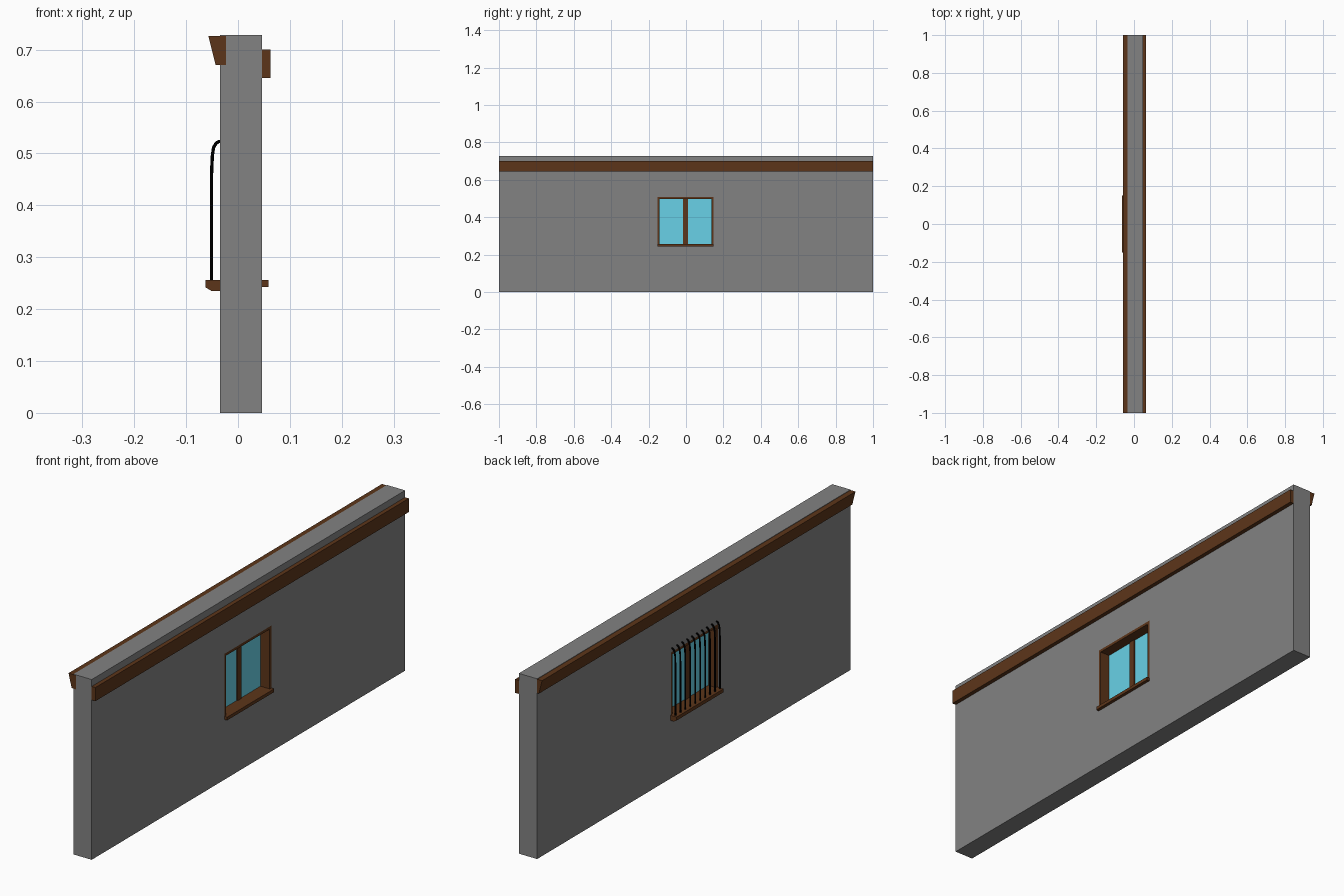
import bpy, bmesh
from math import sin, cos, pi

if "Cube" in bpy.data.objects:
    bpy.data.objects.remove(bpy.data.objects["Cube"])


def material(name, rgb):
    m = bpy.data.materials.new(name)
    m.diffuse_color = (*rgb, 1)
    m.use_nodes = True
    m.node_tree.nodes["Principled BSDF"].inputs["Base Color"].default_value = m.diffuse_color
    return m


WALL = material("plaster", (0.225, 0.225, 0.225))
WOOD = material("wood", (0.108, 0.036, 0.010))
GLASS = material("glass", (0.14, 0.64, 0.80))
IRON = material("iron", (0.0, 0.0, 0.0))


def extrude_y(name, profile, y0, y1, mat=None):
    """Extrude an (x, z) profile along y."""
    bm = bmesh.new()
    face = bm.faces.new([bm.verts.new((x, y0, z)) for x, z in profile])
    res = bmesh.ops.extrude_face_region(bm, geom=[face])
    verts = [v for v in res["geom"] if isinstance(v, bmesh.types.BMVert)]
    bmesh.ops.translate(bm, verts=verts, vec=(0, y1 - y0, 0))
    bmesh.ops.recalc_face_normals(bm, faces=bm.faces)
    me = bpy.data.meshes.new(name)
    bm.to_mesh(me)
    bm.free()
    ob = bpy.data.objects.new(name, me)
    bpy.context.collection.objects.link(ob)
    if mat:
        me.materials.append(mat)
    return ob


def box(name, x, y, z, mat=None):
    prof = [(x[0], z[0]), (x[1], z[0]), (x[1], z[1]), (x[0], z[1])]
    return extrude_y(name, prof, y[0], y[1], mat)


# Wall with window opening
XB, XF = -0.035, 0.0465
Y0, Y1, Z0, Z1 = -0.153, 0.147, 0.245, 0.508
wall = box("wall", (XB, XF), (-1, 1), (0, 0.728), WALL)
cutter = box("opening_cutter", (-0.2, 0.2), (Y0, Y1), (Z0, Z1), WALL)
mod = wall.modifiers.new("opening", "BOOLEAN")
mod.operation, mod.object, mod.solver = "DIFFERENCE", cutter, "EXACT"
bpy.context.view_layer.objects.active = wall
bpy.ops.object.modifier_apply(modifier=mod.name)
bpy.data.objects.remove(cutter)

# Long timber trims near the top on each side
box("front_trim", (XF, 0.063), (-1, 1), (0.645, 0.7), WOOD)
extrude_y("rear_cornice", [(-0.057, 0.726), (XB, 0.726), (XB, 0.67), (-0.043, 0.67)],
          -1, 1, WOOD)
# Cornice tail visible on the wall ends
for name, y in (("cornice_end_left", -1), ("cornice_end_right", 1)):
    s = 1 if y > 0 else -1
    if s < 0:
        box(name, (XB, -0.023), (y - 0.0008, y + 0.002), (0.67, 0.726), WOOD)

# Window lining, mullion and glass
T = 0.011
box("lining_left", (XB, XF), (Y0, Y0 + T), (Z0, Z1), WOOD)
box("lining_right", (XB, XF), (Y1 - T, Y1), (Z0, Z1), WOOD)
box("lining_top", (XB, XF), (Y0 + T, Y1 - T), (Z1 - T, Z1), WOOD)
box("lining_bottom", (XB, XF), (Y0 + T, Y1 - T), (Z0, Z0 + T), WOOD)
box("mullion", (-0.004, 0.009), (-0.0155, 0.0105), (Z0 + T, Z1 - T), WOOD)
box("glass_pane", (0.0, 0.005), (Y0 + T, Y1 - T), (Z0 + T, Z1 - T), GLASS)

# Sills
box("front_sill", (XF, 0.059), (Y0, Y1), (0.243, 0.256), WOOD)
extrude_y("rear_sill", [(XB, 0.256), (-0.063, 0.256), (-0.063, 0.242), (-0.051, 0.235), (XB, 0.235)],
          -0.15, 0.15, WOOD)

# Iron bars bending into the wall at the top
path = [(-0.051, 0.25), (-0.051, 0.46), (-0.0495, 0.495)]
path += [(-0.035 - 0.014 * cos(a), 0.5 + 0.023 * sin(a)) for a in (pi / 6, pi / 3, pi / 2.2)]
path += [(-0.03, 0.523)]
N = 10
curve = bpy.data.curves.new("window_bars", "CURVE")
curve.dimensions = "3D"
curve.bevel_depth = 0.0032
curve.bevel_resolution = 2
curve.use_fill_caps = True
for i in range(N):
    y = -0.144 + 0.284 * i / (N - 1)
    sp = curve.splines.new("POLY")
    sp.points.add(len(path) - 1)
    for p, (x, z) in zip(sp.points, path):
        p.co = (x, y, z, 1)
curve.materials.append(IRON)
bars = bpy.data.objects.new("window_bars", curve)
bpy.context.collection.objects.link(bars)
bpy.context.view_layer.objects.active = bars
bars.select_set(True)
bpy.ops.object.convert(target="MESH")
bpy.ops.object.shade_smooth_by_angle()
